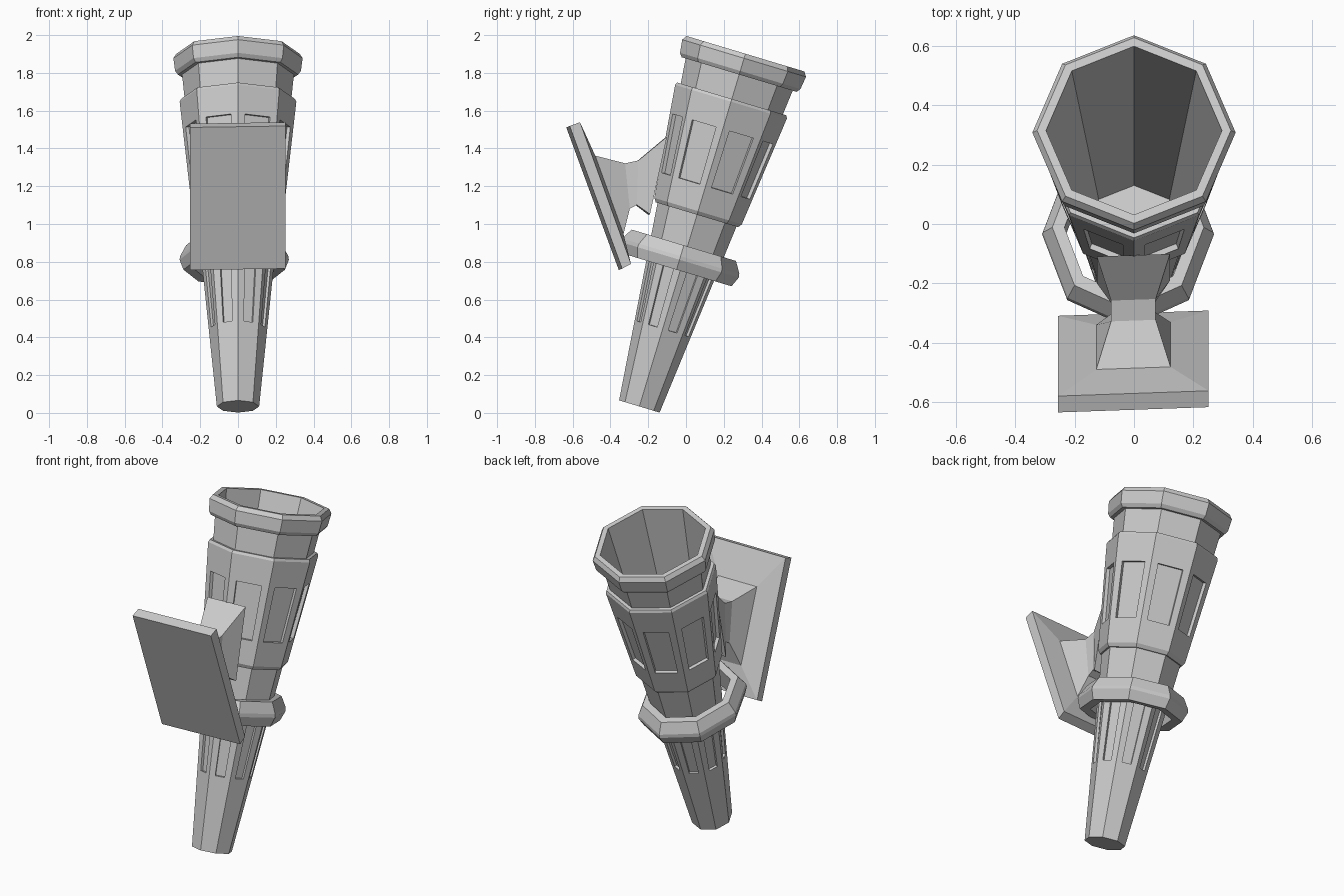
import bpy, bmesh, math
from mathutils import Matrix, Vector

if "Cube" in bpy.data.objects:
    bpy.data.objects.remove(bpy.data.objects["Cube"])

SIDES = 8
# the torch leans backwards about X, starting from its bottom centre
LEAN = Matrix.Translation((0, -0.247, 0.034)) @ Matrix.Rotation(math.radians(-16.74), 4, 'X')


def finish(bm, name):
    bmesh.ops.remove_doubles(bm, verts=bm.verts, dist=1e-5)
    bmesh.ops.recalc_face_normals(bm, faces=bm.faces)
    me = bpy.data.meshes.new(name)
    bm.to_mesh(me)
    bm.free()
    ob = bpy.data.objects.new(name, me)
    bpy.context.collection.objects.link(ob)
    return ob


def add_face(bm, pts):
    bm.faces.new([bm.verts.new(p) for p in pts])


def panelled(bm, q, u, v0, v1, depth):
    """Quad with a centred, sunken panel."""
    a, b, c, d = q

    def at(s, t):
        return a.lerp(b, s).lerp(d.lerp(c, s), t)
    n = (b - a).cross(d - a).normalized()
    mid = (a + b + c + d) / 4
    if n.dot(Vector((mid.x, mid.y, 0))) > 0:
        n = -n
    inner = [at(u, v0), at(1 - u, v0), at(1 - u, v1), at(u, v1)]
    floor = [p + n * depth for p in inner]
    for i in range(4):
        j = (i + 1) % 4
        add_face(bm, (q[i], q[j], inner[j], inner[i]))
        add_face(bm, (inner[i], inner[j], floor[j], floor[i]))
    add_face(bm, floor)


def lathe(name, profile, closed=False, caps=False, panels=None, local=Matrix()):
    """Eight-sided turned part; panels = (strip index, side margin, v0, v1, depth)."""
    bm = bmesh.new()
    rings = [[Vector((r * math.cos(k * math.tau / SIDES), r * math.sin(k * math.tau / SIDES), s))
              for k in range(SIDES)] for r, s in profile]
    count = len(rings) if closed else len(rings) - 1
    for j in range(count):
        lo, hi = rings[j], rings[(j + 1) % len(rings)]
        for k in range(SIDES):
            m = (k + 1) % SIDES
            quad = (lo[k], lo[m], hi[m], hi[k])
            if panels and panels[0] == j:
                panelled(bm, quad, *panels[1:])
            else:
                add_face(bm, quad)
    if caps:
        add_face(bm, rings[0])
        add_face(bm, rings[-1])
    bm.transform(LEAN @ local)
    return finish(bm, name)


# tapered hollow body with slotted handle and flared rim
lathe("torch_body",
      [(0.112, 0), (0.296, 1.835), (0.318, 1.835), (0.333, 1.855), (0.342, 1.925),
       (0.326, 1.95), (0.296, 1.95), (0.168, 0.75)],
      caps=True, panels=(0, 0.28, 0.234, 0.43, 0.014))

# sleeve with sunken windows
lathe("sleeve",
      [(0.21, 1.06), (0.228, 1.06), (0.242, 1.08), (0.309, 1.685), (0.302, 1.70), (0.275, 1.70)],
      panels=(2, 0.18, 0.23, 0.75, 0.019))

# loose collar ring around the handle, slightly off centre
lathe("collar_ring",
      [(0.235, 0.755), (0.295, 0.75), (0.318, 0.805), (0.315, 0.825), (0.28, 0.885), (0.235, 0.885)],
      closed=True,
      local=Matrix.Translation((-0.02, -0.02, 0)) @ Matrix.Diagonal((0.91, 1.03, 1, 1)))

# wall plate and waisted bracket: (half width, top y, top z, bottom y, bottom z)
sections = [
    (0.253, -0.625, 1.515, -0.347, 0.76),
    (0.253, -0.570, 1.535, -0.300, 0.785),
    (0.125, -0.485, 1.360, -0.335, 0.945),
    (0.075, -0.325, 1.320, -0.300, 1.080),
    (0.075, -0.255, 1.335, -0.263, 1.100),
    (0.123, -0.105, 1.460, -0.195, 1.050),
]
bm = bmesh.new()
loops = []
for w, ty, tz, by, bz in sections:
    corners = [(-w, ty, tz), (w, ty, tz), (w, by, bz), (-w, by, bz)]
    # the mount is turned very slightly
    loops.append([Vector((x - 0.002, y + 0.035 * x, z + 0.015 * x)) for x, y, z in corners])
for lo, hi in zip(loops, loops[1:]):
    for i in range(4):
        j = (i + 1) % 4
        add_face(bm, (lo[i], lo[j], hi[j], hi[i]))
add_face(bm, loops[0])
add_face(bm, loops[-1])
finish(bm, "wall_bracket")
